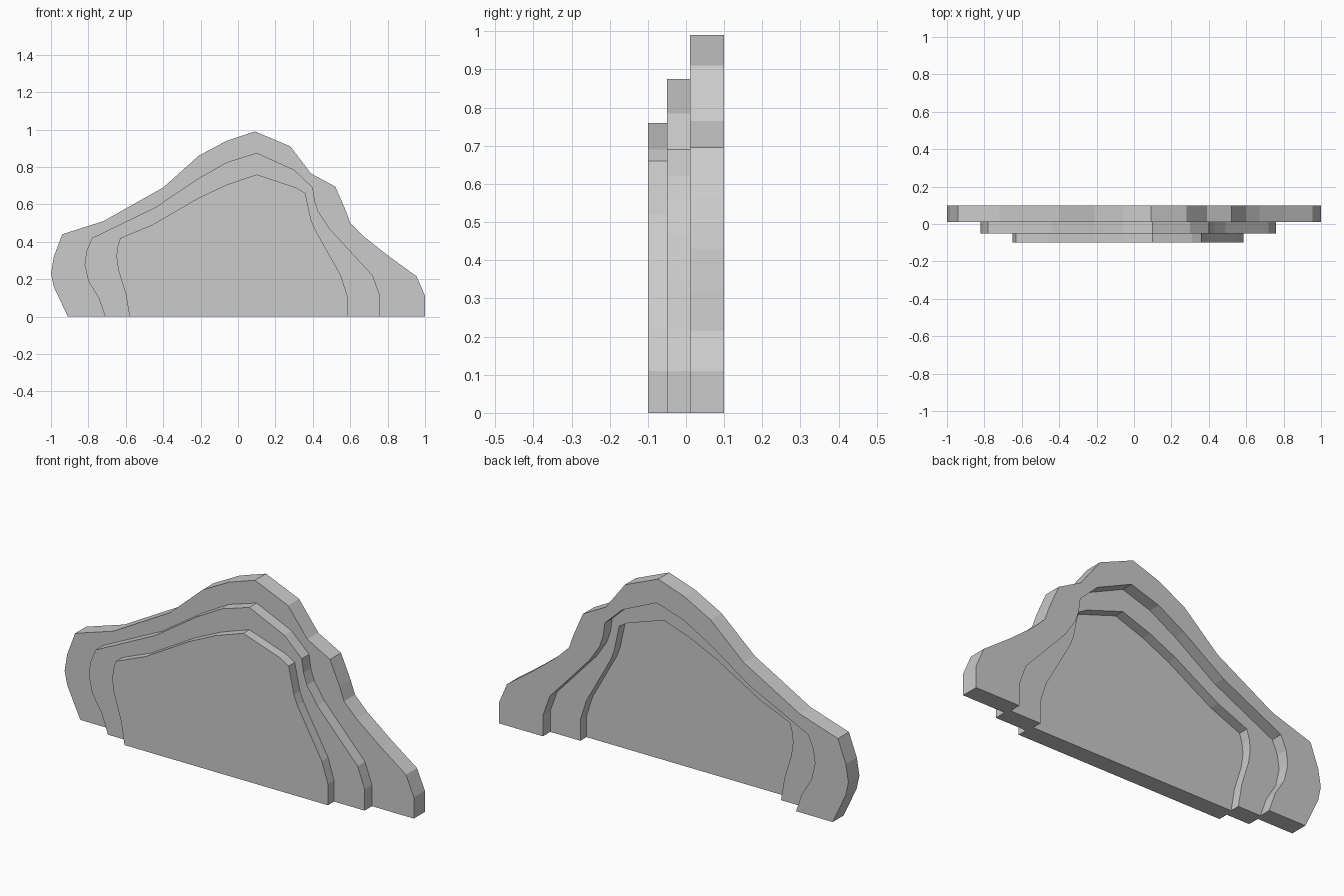
import bpy, bmesh

if "Cube" in bpy.data.objects:
    bpy.data.objects.remove(bpy.data.objects["Cube"])

THICK = 0.09

# Terrace silhouettes (x, z), left foot over the peak to right foot
OUTER = [(-.91, 0), (-.985, .16), (-1, .23), (-.985, .32), (-.94, .44), (-.72, .51), (-.4, .69),
         (-.21, .86), (-.06, .94), (.09, .99), (.28, .91), (.39, .765), (.52, .695), (.575, .57),
         (.60, .50), (.67, .43), (.81, .32), (.955, .215), (1, .11), (1, 0)]
MIDDLE = [(-.71, 0), (-.745, .10), (-.80, .19), (-.82, .28), (-.81, .35), (-.78, .42), (-.44, .585),
          (-.21, .74), (-.06, .825), (.10, .875), (.30, .785), (.40, .69), (.41, .62), (.43, .56),
          (.49, .47), (.60, .35), (.72, .22), (.76, .11), (.76, 0)]
INNER = [(-.58, 0), (-.60, .12), (-.64, .25), (-.65, .32), (-.645, .37), (-.63, .42), (-.46, .49),
         (-.21, .635), (-.06, .705), (.10, .76), (.31, .69), (.36, .66), (.39, .52), (.41, .47),
         (.46, .38), (.55, .22), (.585, .11), (.585, 0)]


def slab(name, outline, front_y, opening=None):
    """Extrude an outline backwards, leaving an arch open for the next terrace."""
    pts = list(outline)
    if opening:
        pts += [(x * .986, z * .988) for x, z in reversed(opening)]
    bm = bmesh.new()
    face = bm.faces.new([bm.verts.new((x, front_y, z)) for x, z in pts])
    ext = bmesh.ops.extrude_face_region(bm, geom=[face], use_keep_orig=True)
    moved = [v for v in ext["geom"] if isinstance(v, bmesh.types.BMVert)]
    bmesh.ops.translate(bm, verts=moved, vec=(0, THICK, 0))
    caps = [f for f in bm.faces if len(f.verts) > 4]
    bmesh.ops.triangulate(bm, faces=caps)
    bmesh.ops.recalc_face_normals(bm, faces=bm.faces)
    # merge the cap triangles back where flat
    bmesh.ops.dissolve_limit(bm, angle_limit=.001, verts=[], edges=bm.edges)
    mesh = bpy.data.meshes.new(name)
    bm.to_mesh(mesh)
    bm.free()
    obj = bpy.data.objects.new(name, mesh)
    bpy.context.collection.objects.link(obj)
    return obj


# Two arched terraces and the closed front panel, each stepping forward
slab("back_terrace", OUTER, 0.01, MIDDLE)
slab("middle_terrace", MIDDLE, -0.05, INNER)
slab("front_panel", INNER, -0.10)
